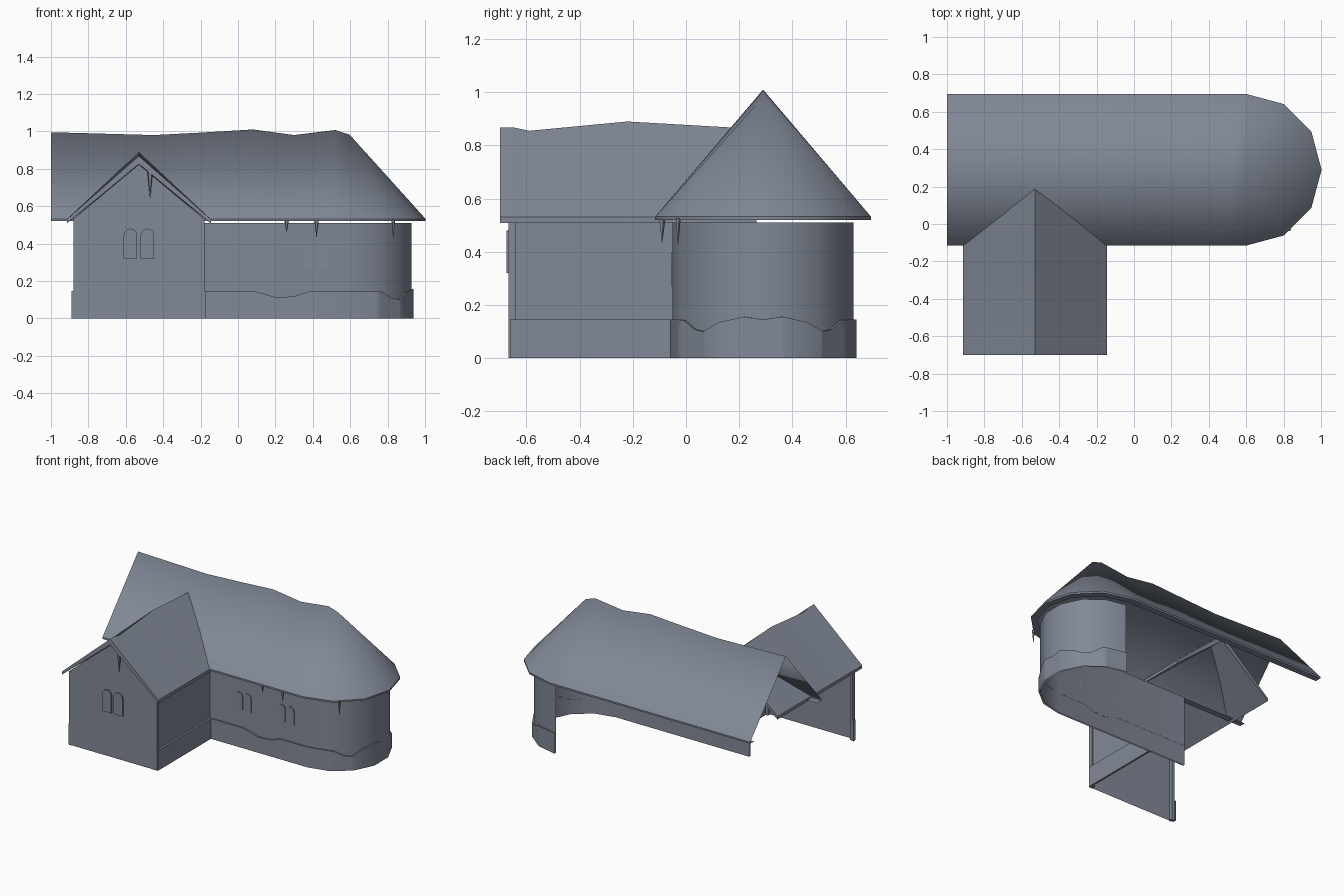
import bpy, bmesh, math
from mathutils import Vector

if "Cube" in bpy.data.objects:
    bpy.data.objects.remove(bpy.data.objects["Cube"])

stone = bpy.data.materials.new("slate_grey")
stone.diffuse_color = (0.22, 0.25, 0.31, 1)
stone.use_nodes = True
stone.node_tree.nodes["Principled BSDF"].inputs["Base Color"].default_value = stone.diffuse_color


def finish(name, bm, smooth=None):
    """Turn a bmesh into an object; smooth = sharp-edge angle in degrees."""
    me = bpy.data.meshes.new(name)
    bm.to_mesh(me)
    bm.free()
    ob = bpy.data.objects.new(name, me)
    bpy.context.collection.objects.link(ob)
    me.materials.append(stone)
    if smooth:
        bpy.ops.object.select_all(action='DESELECT')
        ob.select_set(True)
        bpy.context.view_layer.objects.active = ob
        if smooth >= 180:
            bpy.ops.object.shade_smooth()
        else:
            bpy.ops.object.shade_smooth_by_angle(angle=math.radians(smooth))
    return ob


def sheet(name, rows, smooth=None):
    """Surface stretched over successive rows of points."""
    bm = bmesh.new()
    vr = [[bm.verts.new(p) for p in row] for row in rows]
    for a, b in zip(vr, vr[1:]):
        for i in range(len(a) - 1):
            bm.faces.new((a[i], a[i + 1], b[i + 1], b[i]))
    bmesh.ops.remove_doubles(bm, verts=bm.verts[:], dist=1e-5)
    return finish(name, bm, smooth)


def prism(name, outline, y0, y1):
    """Closed solid from an x,z outline extruded along y."""
    bm = bmesh.new()
    f = bm.faces.new([bm.verts.new((x, y0, z)) for x, z in outline])
    r = bmesh.ops.extrude_face_region(bm, geom=[f])
    bmesh.ops.translate(bm, vec=(0, y1 - y0, 0),
                        verts=[g for g in r["geom"] if isinstance(g, bmesh.types.BMVert)])
    bmesh.ops.recalc_face_normals(bm, faces=bm.faces[:])
    return finish(name, bm)


def box(name, x0, x1, y0, y1, z0, z1):
    return prism(name, [(x0, z0), (x1, z0), (x1, z1), (x0, z1)], y0, y1)


def lerp(table, t):
    for (a, u), (b, v) in zip(table, table[1:]):
        if t <= b:
            return u + (v - u) * max(0, t - a) / (b - a)
    return table[-1][1]


CX, CY, SIDES = 0.597, 0.29, 7
STEP = 180 / SIDES


def apse(angle, r):
    """Point on the faceted half-round end."""
    off = (angle + 90) % STEP - STEP / 2
    d = r * math.cos(math.radians(STEP / 2)) / math.cos(math.radians(off))
    a = math.radians(angle)
    return CX + d * math.cos(a), CY + d * math.sin(a)


def lift(pts, z):
    return [(x, y, z) for x, y in pts]


corners = [-90 + STEP * i for i in range(SIDES + 1)]

# nave wall with half-round end
plan = [(-0.47, CY - 0.34)] + [apse(a, 0.34) for a in corners]
sheet("nave_wall", [lift(plan, 0), lift(plan, 0.51)], 35)

# uneven plinth round the nave
front_top = [(-0.47, .145), (0.08, .145), (0.13, .135), (0.2, .113), (0.3, .117), (0.38, .145)]
half_top = [(0, .145), (12, .156), (29, .135), (40, .1), (49, .108), (60, .142), (66, .145), (90, .145)]
angles = sorted({round(a, 4) for a in corners}
                | {s * a for a, _ in half_top for s in (-1, 1)})


def plinth_row(r, top):
    row = [(x, CY - r, z if top else 0) for x, z in front_top]
    return row + [(*apse(a, r), lerp(half_top, abs(a)) if top else 0) for a in angles]


sheet("nave_plinth", [plinth_row(0.351, False), plinth_row(0.351, True),
                      plinth_row(0.339, True)], 35)

# main roof: sagging ridge and conical end
ridge = [(-1, .995), (-0.45, .98), (-0.2, .993), (0.08, 1.01), (0.3, .98), (0.52, 1.007), (0.597, .982)]


def eave(r, z):
    arc = [math.radians(-90 + 30 * i) for i in range(7)]
    p = [(x, CY - r, z) for x, _ in ridge[:-1]]
    p += [(CX + r * math.cos(a), CY + r * math.sin(a), z) for a in arc]
    return p + [(x, CY + r, z) for x, _ in reversed(ridge[:-1])]


top = [(x, CY, z) for x, z in ridge]
sheet("main_roof", [eave(0.406, 0.532), top[:-1] + [top[-1]] * 7 + top[-2::-1]], 180)
sheet("main_roof_eave", [eave(0.36, 0.52), eave(0.406, 0.52), eave(0.406, 0.532)], 35)

# wing roof: slab with an uneven ridge
WX = -0.53
sections = [(-0.7, .868), (-0.65, .868), (-0.59, .855), (-0.22, .89), (0.265, .862)]
bm = bmesh.new()
loops = []
for y, z in sections:
    prof = [(-0.385, .53), (0, z), (0.385, .53), (0.385, .508), (0, z - .043), (-0.385, .508)]
    loops.append([bm.verts.new((WX + x, y, h)) for x, h in prof])
for a, b in zip(loops, loops[1:]):
    for i in range(6):
        j = (i + 1) % 6
        bm.faces.new((a[i], a[j], b[j], b[i]))
for l in (loops[0], loops[-1]):
    for q in ((0, 1, 4, 5), (1, 2, 3, 4)):
        bm.faces.new([l[i] for i in q])
bmesh.ops.recalc_face_normals(bm, faces=bm.faces[:])
finish("wing_roof", bm, 30)

# wing walls (single sheets: gable front and right side)
bm = bmesh.new()
bm.faces.new([bm.verts.new((x, -0.665, z)) for x, z in
              [(-0.88, 0), (-0.18, 0), (-0.18, .53), (WX, .823), (-0.88, .53)]])
finish("wing_gable_wall", bm)
side = [(-0.187, -0.65), (-0.187, -0.05)]
sheet("wing_side_wall", [lift(side, 0), lift(side, 0.52)])

# corner posts and wing plinth
box("corner_post_right", -0.205, -0.18, -0.668, -0.64, 0, 0.53)
box("corner_post_left", -0.88, -0.858, -0.668, -0.64, 0, 0.53)
box("wing_plinth_right", -0.187, -0.173, -0.662, -0.05, 0, 0.145)
box("wing_plinth_left", -0.89, -0.88, -0.662, -0.635, 0, 0.145)


# arched windows, in pairs
def window(name, x0, x1, z0, z1, y, depth):
    r, c = (x1 - x0) / 2, (x0 + x1) / 2
    arch = [(c + r * math.cos(math.pi * i / 6), z1 - r + r * math.sin(math.pi * i / 6))
            for i in range(7)]
    prism(name, [(x0, z0), (x1, z0)] + arch, y - depth, y)


def window_pair(name, c, w, gap, z0, z1, y, depth):
    window(name + "_left", c - gap - w, c - gap, z0, z1, y, depth)
    window(name + "_right", c + gap, c + gap + w, z0, z1, y, depth)


window_pair("gable_window", WX, 0.072, 0.009, 0.32, 0.48, -0.665, 0.0095)
window_pair("nave_window_a", 0.08, 0.058, 0.006, 0.27, 0.395, -0.05, 0.006)
window_pair("nave_window_b", 0.42, 0.058, 0.006, 0.27, 0.395, -0.05, 0.006)


# icicles under the eaves
def icicle(name, x, y, z, r, length):
    bm = bmesh.new()
    bmesh.ops.create_cone(bm, cap_ends=True, segments=5, radius1=0.001, radius2=r, depth=length)
    bmesh.ops.translate(bm, vec=Vector((x, y, z - length / 2)), verts=bm.verts[:])
    finish(name, bm)


icicle("icicle_a", 0.26, -0.09, 0.525, 0.013, 0.065)
icicle("icicle_b", 0.42, -0.09, 0.525, 0.013, 0.09)
icicle("icicle_c", 0.83, -0.03, 0.525, 0.01, 0.095)
icicle("icicle_gable", -0.47, -0.682, 0.8, 0.017, 0.155)
